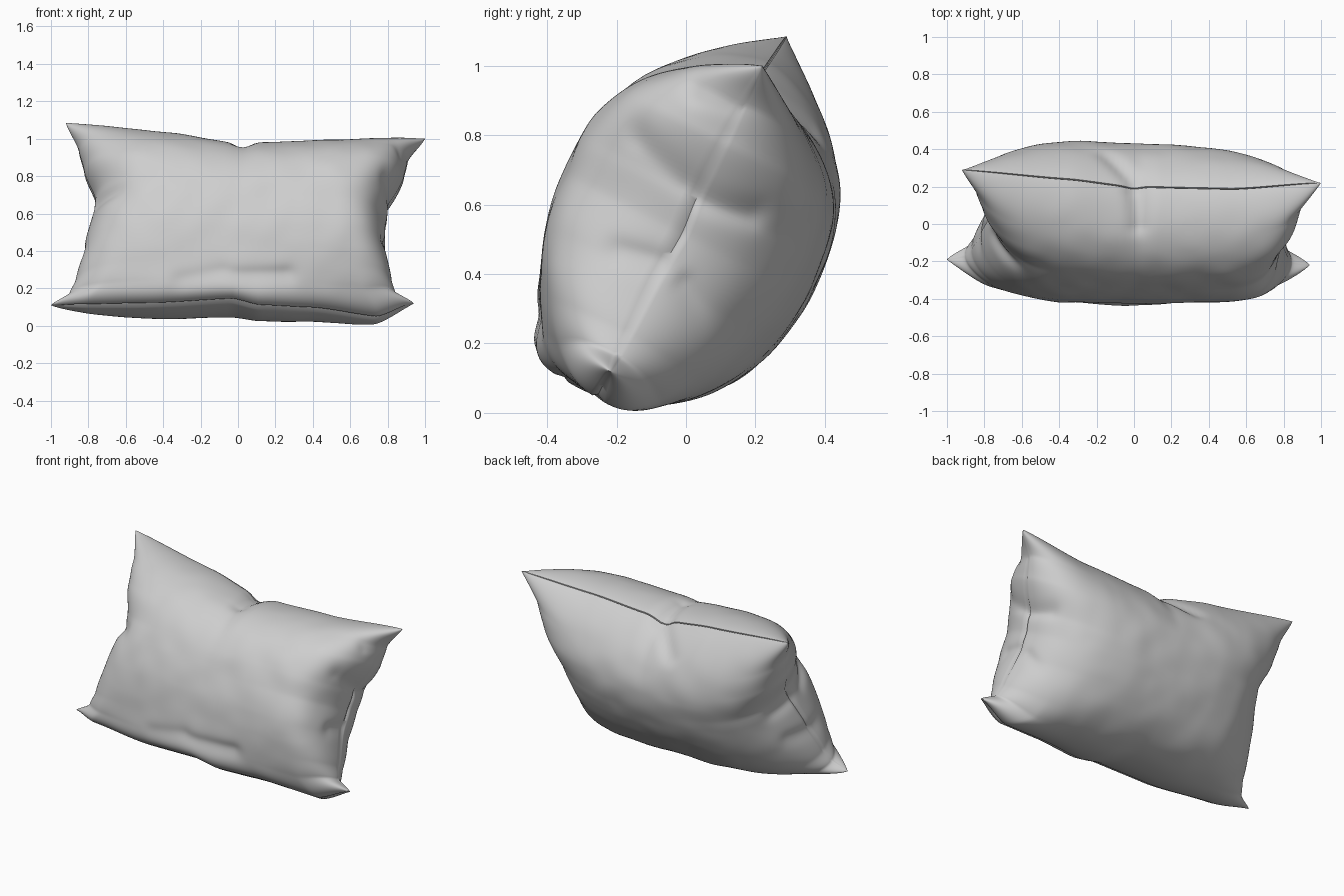
import bpy, bmesh, math
from mathutils import Vector, noise
from mathutils.geometry import intersect_point_line

cube = bpy.data.objects.get("Cube")
if cube:
    bpy.data.objects.remove(cube)

N = 110                                   # grid steps across the cloth
NORMAL = Vector((0, -0.894, 0.447))       # leaning pillow, front panel direction
CENTRE = Vector((0, 0, 0.54))

# Seam corners
TL, TR = Vector((-0.92, 0.29, 1.085)), Vector((1.0, 0.22, 1.0))
BL, BR = Vector((-1.0, -0.19, 0.11)), Vector((0.94, -0.22, 0.12))

# Seam sag from a straight edge: (position along edge, x, y, z)
TOP = [(-1, 0, 0, 0), (-.4, 0, -.03, -.05), (-.1, 0, -.055, -.09), (0, 0, -.055, -.11),
       (.1, 0, -.055, -.085), (.5, 0, -.05, -.05), (1, 0, 0, 0)]
BOTTOM = [(-1, 0, 0, 0), (-.8, 0, -.08, .0), (-.4, 0, -.15, .005), (0, 0, -.175, .025),
          (.15, 0, -.16, -.01), (.45, 0, -.11, -.025), (.8, 0, -.04, -.075), (1, 0, 0, 0)]
RIGHT = [(-1, 0, 0, 0), (-.9, -.1, 0, 0), (-.75, -.125, 0, 0), (-.4, -.165, 0, 0),
         (-.1, -.18, .01, 0), (.15, -.165, 0, 0), (.5, -.1, 0, 0), (.75, -.08, 0, 0), (1, 0, 0, 0)]
LEFT = [(-1, 0, 0, 0), (-.9, .09, 0, 0), (-.75, .12, 0, 0), (-.4, .15, 0, 0), (0, .185, 0, 0),
        (.15, .19, 0, 0), (.45, .12, 0, 0), (.7, .08, 0, 0), (1, 0, 0, 0)]

# Fabric folds: start, end, radius, depth
FOLDS = [
    ((.8, .06, .62), (.78, .2, .57), .045, .02),
    ((.8, .0, .68), (.78, -.13, .8), .045, .02),
    ((.8, -.09, .43), (.78, -.2, .46), .045, .02),
    ((.8, .0, .36), (.78, .08, .25), .04, .018),
    ((.88, .14, .9), (.85, .04, .92), .04, .025),
    ((-.8, -.08, .67), (-.68, -.24, .75), .05, .045),
    ((-.8, .07, .61), (-.76, .2, .55), .05, .02),
    ((-.83, -.1, .38), (-.8, .1, .36), .05, .015),
    ((0, .24, .95), (-.14, .4, .84), .05, .03),
    ((0, .16, .95), (.02, .0, .94), .05, .025),
    ((0, -.42, .26), (.26, -.42, .27), .05, .02),
    ((-.3, -.4, .24), (-.08, -.42, .28), .05, .015),
]
FOLDS = [(Vector(a), Vector(b), r, d) for a, b, r, d in FOLDS]


def sag(points, s):
    """Smoothly interpolated seam offset at s."""
    for p, q in zip(points, points[1:]):
        if s <= q[0] + 1e-6:
            f = (s - p[0]) / (q[0] - p[0])
            f = f * f * (3 - 2 * f) * .4 + f * .6
            return Vector(p[1:]).lerp(Vector(q[1:]), f)
    return Vector()


def middle(u, v):
    """Sheet through the four seams."""
    a, b = (u + 1) / 2, (v + 1) / 2
    p = BL.lerp(BR, a).lerp(TL.lerp(TR, a), b)
    p += sag(TOP, u) * b ** 3 + sag(BOTTOM, u) * (1 - b) ** 12
    p += sag(RIGHT, v) * a ** 2 + sag(LEFT, v) * (1 - a) ** 2
    return p


def stuffing(u, v, side):
    """Fullness: lens-like at the top, boxy at the bottom, rounder at the back."""
    if side > 0:
        across = max(0, 1 - abs(u) ** (8 if u > 0 else 4.5)) ** .5
        low = .48
    else:
        across = max(0, 1 - abs(u) ** 3.3) ** .53
        low = .37
    return across * max(0, 1 - abs(v) ** 2.3) ** (.67 if v > 0 else low)


def cloth_point(u, v, side):
    p = middle(u, v)
    fill = stuffing(u, v, side)
    p += NORMAL * side * (.385 if side > 0 else .405) * fill
    # The back panel settles towards the floor
    if side < 0:
        p.z -= .06 * fill * ((1 - v) / 2) ** 5
    inward = CENTRE + Vector((p.x * .75, 0, 0)) - p
    inward.normalize()
    # Stitched groove along the seam
    if fill < 1e-4:
        p += inward * .012 * (1 - abs(u * v) ** 8)
    # Folds and slight fabric unevenness
    for start, end, radius, depth in FOLDS:
        near, f = intersect_point_line(p, start, end)
        near = start.lerp(end, min(1, max(0, f)))
        strength = math.exp(-((p - near).length / radius) ** 2)
        p += inward * depth * strength
    p += inward * .006 * fill * noise.noise(p * 7)
    p.z = max(0, p.z)
    return p


# Front and back panels joined at the seam
bm = bmesh.new()
steps = [max(-1, min(1, math.sin(math.pi / 2 * (2 * i / N - 1)))) for i in range(N + 1)]
for side in (1, -1):
    grid = [[bm.verts.new(cloth_point(u, v, side)) for u in steps] for v in steps]
    for j in range(N):
        for i in range(N):
            quad = [grid[j][i], grid[j][i + 1], grid[j + 1][i + 1], grid[j + 1][i]]
            bm.faces.new(quad if side > 0 else quad[::-1])
bmesh.ops.remove_doubles(bm, verts=bm.verts, dist=1e-5)
bmesh.ops.recalc_face_normals(bm, faces=bm.faces)
mesh = bpy.data.meshes.new("pillow")
bm.to_mesh(mesh)
bm.free()
pillow = bpy.data.objects.new("pillow", mesh)
bpy.context.collection.objects.link(pillow)

# Plain light grey fabric
fabric = bpy.data.materials.new("light grey fabric")
fabric.use_nodes = True
colour = (.62, .62, .62, 1)
fabric.diffuse_color = colour
fabric.node_tree.nodes["Principled BSDF"].inputs["Base Color"].default_value = colour
mesh.materials.append(fabric)

bpy.context.view_layer.objects.active = pillow
pillow.select_set(True)
bpy.ops.object.shade_smooth_by_angle(angle=math.radians(60))
